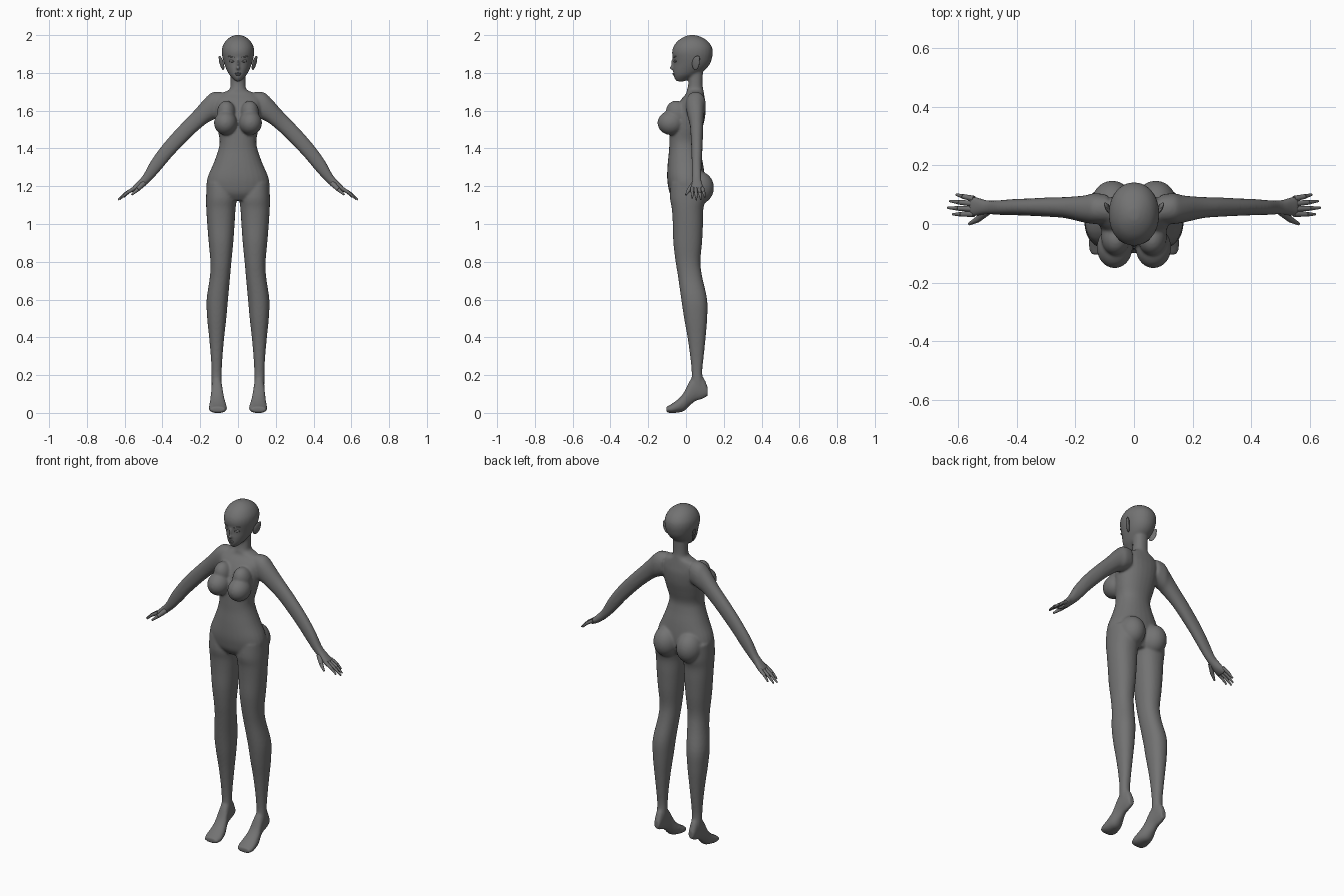
import bpy, bmesh, math
from mathutils import Vector, Matrix

skin = bpy.data.materials.new("plain grey")
skin.diffuse_color = (0.17, 0.17, 0.17, 1)


def catmull(p0, p1, p2, p3, t):
    return [0.5 * (2*b + (c-a)*t + (2*a-5*b+4*c-d)*t*t + (3*b-a-3*c+d)*t**3)
            for a, b, c, d in zip(p0, p1, p2, p3)]


def loft(bm, rows, axis="z", side=1, power=2.2, steps=4, n=28):
    """Closed skin over rounded sections (t, a0, a1, b0, b1) along one axis."""
    dense = []
    for i in range(len(rows) - 1):
        p = [rows[max(i-1, 0)], rows[i], rows[i+1], rows[min(i+2, len(rows)-1)]]
        dense += [catmull(*p, k / steps) for k in range(steps)]
    dense.append(rows[-1])
    rings = []
    for t, a0, a1, b0, b1 in dense:
        ring = []
        for k in range(n):
            u = 2 * math.pi * k / n
            c, s = math.cos(u), math.sin(u)
            a = (a0+a1)/2 + (a1-a0)/2 * math.copysign(abs(c)**(2/power), c)
            b = (b0+b1)/2 + (b1-b0)/2 * math.copysign(abs(s)**(2/power), s)
            x, y, z = {"z": (a, b, t), "y": (a, t, b), "x": (t, a, b)}[axis]
            ring.append(bm.verts.new((x * side, y, z)))
        rings.append(ring)
    for r, q in zip(rings, rings[1:]):
        for k in range(n):
            bm.faces.new((r[k], r[(k+1) % n], q[(k+1) % n], q[k]))
    bm.faces.new(rings[0])
    bm.faces.new(rings[-1])


def ball(bm, centre, radii, tilt=(0, 0, 0)):
    rot = Matrix.Rotation(tilt[2], 4, "Z") @ Matrix.Rotation(tilt[1], 4, "Y") @ Matrix.Rotation(tilt[0], 4, "X")
    m = Matrix.Translation(centre) @ rot @ Matrix.Diagonal((*radii, 1))
    bmesh.ops.create_uvsphere(bm, u_segments=24, v_segments=16, radius=1, matrix=m)


def rod(bm, a, b, r1, r2):
    a, b = Vector(a), Vector(b)
    m = Matrix.Translation((a+b)/2) @ (b-a).to_track_quat("Z", "Y").to_matrix().to_4x4()
    bmesh.ops.create_cone(bm, cap_ends=True, segments=10, radius1=r1, radius2=r2,
                          depth=(b-a).length, matrix=m)


def finish(name, bm, remesh=False):
    bmesh.ops.recalc_face_normals(bm, faces=bm.faces)
    me = bpy.data.meshes.new(name)
    bm.to_mesh(me)
    bm.free()
    ob = bpy.data.objects.new(name, me)
    bpy.context.collection.objects.link(ob)
    me.materials.append(skin)
    bpy.ops.object.select_all(action="DESELECT")
    ob.select_set(True)
    bpy.context.view_layer.objects.active = ob
    if remesh:
        m = ob.modifiers.new("blend", "REMESH")
        m.mode, m.voxel_size = "VOXEL", 0.006
        s = ob.modifiers.new("soften", "SMOOTH")
        s.factor, s.iterations = 0.5, 8
        for mod in ("blend", "soften"):
            bpy.ops.object.modifier_apply(modifier=mod)
        bpy.ops.object.shade_smooth()
    else:
        bpy.ops.object.shade_smooth_by_angle(angle=math.radians(50))
    return ob


# Torso and neck: z, half width, front, back
torso = [(1.125, .08, -.06, .07), (1.16, .145, -.085, .09), (1.20, .166, -.095, .10),
         (1.25, .160, -.10, .10), (1.32, .130, -.097, .09), (1.39, .105, -.09, .075),
         (1.44, .097, -.088, .07), (1.50, .108, -.085, .085), (1.56, .118, -.075, .10),
         (1.62, .125, -.05, .105), (1.66, .125, -.025, .10), (1.69, .095, .0, .095),
         (1.71, .048, .005, .092), (1.74, .04, .012, .088), (1.81, .04, .015, .09)]
# Head: z, half width, front, back
head = [(1.755, .012, -.05, -.005), (1.77, .028, -.06, .02), (1.79, .046, -.066, .06),
        (1.82, .062, -.068, .105), (1.85, .074, -.066, .128), (1.88, .082, -.07, .138),
        (1.91, .086, -.074, .142), (1.94, .082, -.066, .136), (1.97, .065, -.043, .113),
        (1.99, .04, -.012, .08), (2.0, .015, .015, .05)]
# Leg: z, inner, outer, front, back
leg = [(1.22, .02, .165, -.08, .10), (1.14, .008, .169, -.085, .105),
       (1.08, .013, .168, -.075, .092), (1.0, .018, .163, -.07, .09),
       (.90, .025, .155, -.067, .085), (.80, .035, .146, -.055, .076),
       (.72, .042, .149, -.042, .086), (.60, .053, .166, -.025, .112),
       (.50, .062, .163, -.01, .112), (.40, .073, .153, .008, .104),
       (.30, .082, .144, .022, .094), (.22, .086, .14, .03, .086),
       (.16, .086, .14, .03, .092), (.12, .09, .136, .04, .10)]
# Raised-heel foot: y, inner, outer, bottom, top
foot = [(.115, .095, .128, .09, .135), (.09, .09, .135, .075, .19), (.05, .085, .14, .062, .20),
        (.02, .08, .142, .038, .17), (-.01, .07, .148, .01, .11), (-.04, .062, .152, .002, .075),
        (-.075, .058, .155, -.001, .048), (-.104, .068, .147, .003, .032)]
# Arm and palm: x, front, back, bottom, top
arm = [(.09, 0, .10, 1.57, 1.70), (.135, 0, .105, 1.55, 1.697), (.17, .005, .097, 1.53, 1.67),
       (.235, .02, .092, 1.475, 1.597), (.30, .025, .09, 1.41, 1.53), (.36, .028, .087, 1.345, 1.465),
       (.41, .03, .085, 1.285, 1.405), (.46, .031, .081, 1.23, 1.335), (.50, .033, .081, 1.195, 1.262),
       (.53, .028, .09, 1.173, 1.226), (.56, .024, .096, 1.16, 1.195)]

# Body blended into one skin
bm = bmesh.new()
loft(bm, [(z, -w, w, f, b) for z, w, f, b in torso])
loft(bm, [(z, -w, w, f, b) for z, w, f, b in head], power=2.1)
ball(bm, (0, -.071, 1.826), (.009, .019, .011))            # nose tip
ball(bm, (0, -.068, 1.845), (.007, .011, .028), (.25, 0, 0))  # nose bridge
for s in (1, -1):
    loft(bm, leg, "z", s)
    loft(bm, foot, "y", s)
    loft(bm, arm, "x", s)
    ball(bm, (s*.066, -.08, 1.535), (.061, .071, .064))     # breast
    ball(bm, (s*.062, -.045, 1.585), (.05, .06, .07), (.45, 0, 0))
    ball(bm, (s*.074, .066, 1.192), (.073, .082, .088))     # buttock
finish("body", bm, remesh=True)

# Fingers, thumb and ears on each side
for s, tag in ((1, "left"), (-1, "right")):
    bm = bmesh.new()
    for y0, x1, y1, z1 in ((.034, .617, .033, 1.137), (.051, .634, .055, 1.128),
                           (.069, .627, .078, 1.13), (.086, .605, .10, 1.142)):
        a = Vector((s*.545, y0, 1.191))
        b = Vector((s*x1, y1, z1))
        mid = a.lerp(b, .55) + Vector((s*.003, 0, .004))
        rod(bm, a, mid, .0105, .0085)
        rod(bm, mid, b, .0085, .004)
    rod(bm, (s*.50, .045, 1.215), (s*.532, .016, 1.182), .016, .011)
    rod(bm, (s*.532, .016, 1.182), (s*.562, 0, 1.155), .011, .005)
    finish("fingers_" + tag, bm)

    bm = bmesh.new()
    ball(bm, (s*.087, .052, 1.852), (.007, .021, .038), (-.25, s*.2, -s*.45))
    ball(bm, (s*.093, .061, 1.872), (.006, .013, .02), (-.3, s*.25, -s*.45))
    finish("ear_" + tag, bm)

    # Eye and brow ridge
    bm = bmesh.new()
    ball(bm, (s*.034, -.057, 1.862), (.015, .007, .006), (0, -s*.12, s*.42))
    ball(bm, (s*.036, -.06, 1.885), (.02, .004, .003), (0, -s*.15, s*.45))
    finish("eye_" + tag, bm)

# Lips
bm = bmesh.new()
ball(bm, (0, -.065, 1.797), (.016, .007, .004))
ball(bm, (0, -.064, 1.790), (.013, .007, .004))
finish("lips", bm)
